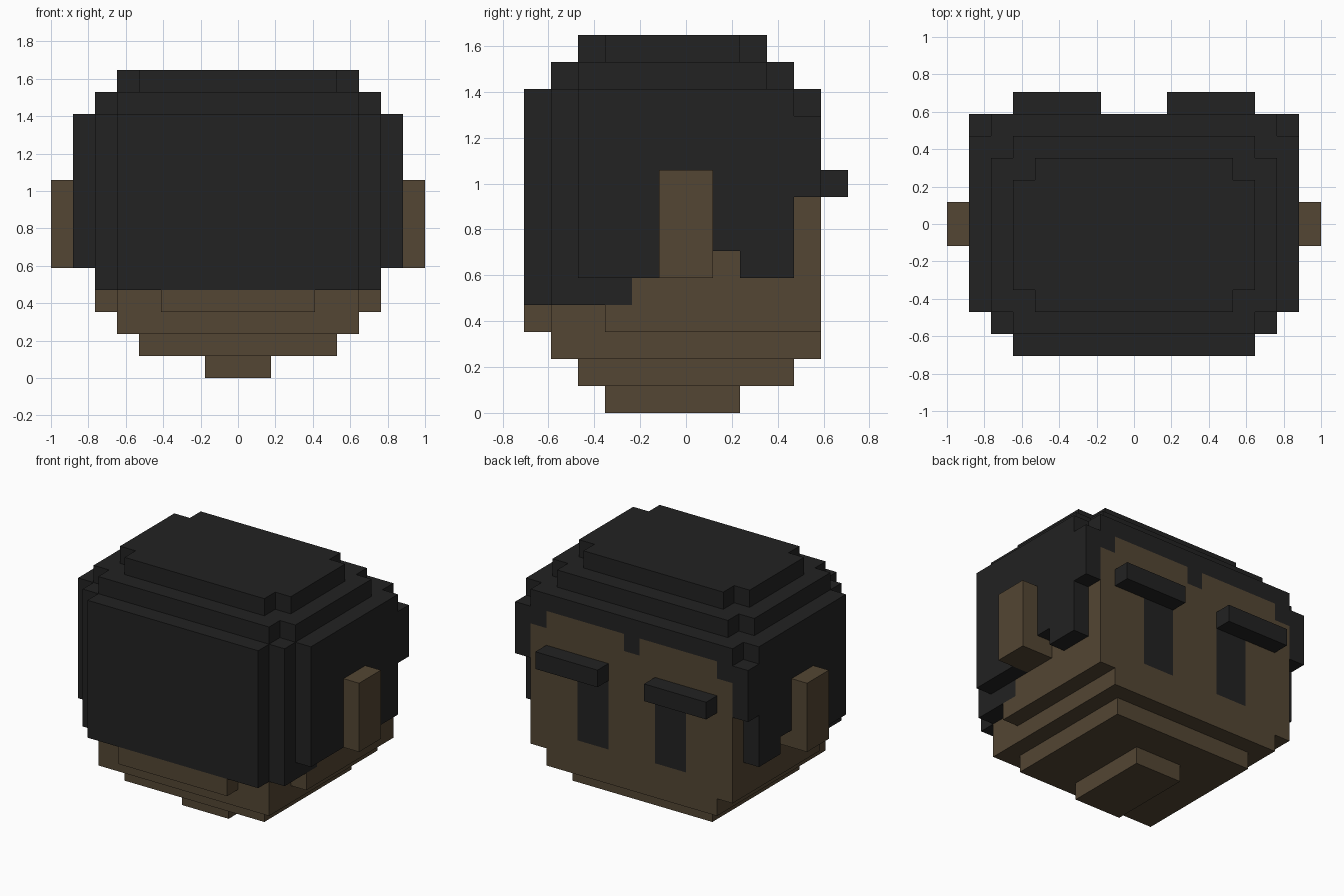
import bpy
import bmesh
from mathutils import Vector

cube = bpy.data.objects.get("Cube")
if cube:
    bpy.data.objects.remove(cube, do_unlink=True)

UNIT = 2 / 17  # size of one block


def make_material(name, rgb):
    mat = bpy.data.materials.new(name)
    mat.use_nodes = True
    color = (*rgb, 1)
    mat.diffuse_color = color
    bsdf = mat.node_tree.nodes["Principled BSDF"]
    bsdf.inputs["Base Color"].default_value = color
    bsdf.inputs["Roughness"].default_value = 0.9
    return mat


black = make_material("soft black", (0.016, 0.016, 0.016))
brown = make_material("brown skin", (0.087, 0.061, 0.033))

cells = {}  # block position -> part name; later parts replace earlier ones


def fill(part, x0, x1, y0, y1, z0, z1):
    """Fill blocks between two x distances, mirrored to both sides."""
    for i in range(-8, 9):
        if x0 < abs(i) + 0.25 < x1:
            for j in range(y0, y1):
                for k in range(z0, z1):
                    cells[i, j, k] = part


def slab(part, half, y0, y1, z0, z1):
    fill(part, 0, half, y0, y1, z0, z1)


# Hair: main volume, stepped back and rounded crown
slab("hair", 6.5, -5, 5, 4, 12)
slab("hair", 5.5, -6, -5, 4, 12)
slab("hair", 6.5, -4, 3, 12, 13)
slab("hair", 5.5, -5, 4, 12, 13)
slab("hair", 5.5, -3, 2, 13, 14)
slab("hair", 4.5, -4, 3, 13, 14)

# Hair: side layers around the ears
fill("hair", 6.5, 7.5, -4, 4, 6, 12)
fill("hair", 6.5, 7.5, -4, -1, 5, 6)
fill("hair", 6.5, 7.5, 2, 4, 5, 6)
fill("hair", 6.5, 7.5, 4, 5, 8, 11)

# Head: face block, with jaw, nape and neck stepping inwards
slab("head", 6.5, -2, 5, 4, 11)
slab("head", 6.5, -3, 5, 3, 4)
slab("head", 5.5, -5, -3, 3, 4)
slab("head", 3.5, -6, -5, 3, 4)
slab("head", 5.5, -5, 5, 2, 3)
slab("head", 4.5, -4, 4, 1, 2)
slab("neck", 1.5, -3, 2, 0, 1)

# Hairline: centre point and corners
slab("hair", 0.5, 4, 5, 10, 11)
fill("hair", 5.5, 6.5, 4, 5, 10, 11)

# Ears, eyes and brows
fill("ears", 6.5, 8.5, -1, 1, 5, 9)
fill("eyes", 1.5, 3.5, 4, 5, 4, 8)
fill("eyebrows", 1.5, 5.5, 5, 6, 8, 9)


def build(part, mat):
    """Make one object from the exposed faces of a part's blocks."""
    bm = bmesh.new()
    for pos in [p for p, name in cells.items() if name == part]:
        center = Vector(pos) + Vector((0, 0.5, 0.5))
        for axis in range(3):
            for sign in (-1, 1):
                normal = Vector((0, 0, 0))
                normal[axis] = sign
                if tuple(int(a + b) for a, b in zip(pos, normal)) in cells:
                    continue
                u = Vector((0, 0, 0))
                u[(axis + 1) % 3] = 0.5
                v = normal.cross(u)
                middle = center + normal / 2
                corners = (-u - v, u - v, u + v, v - u)
                bm.faces.new([bm.verts.new((middle + c) * UNIT) for c in corners])
    bmesh.ops.remove_doubles(bm, verts=bm.verts[:], dist=UNIT / 100)
    bmesh.ops.dissolve_limit(bm, angle_limit=0.01, verts=bm.verts[:], edges=bm.edges[:])
    mesh = bpy.data.meshes.new(part)
    bm.to_mesh(mesh)
    bm.free()
    mesh.materials.append(mat)
    bpy.context.collection.objects.link(bpy.data.objects.new(part, mesh))


for part in ("hair", "eyes", "eyebrows"):
    build(part, black)
for part in ("head", "neck", "ears"):
    build(part, brown)
